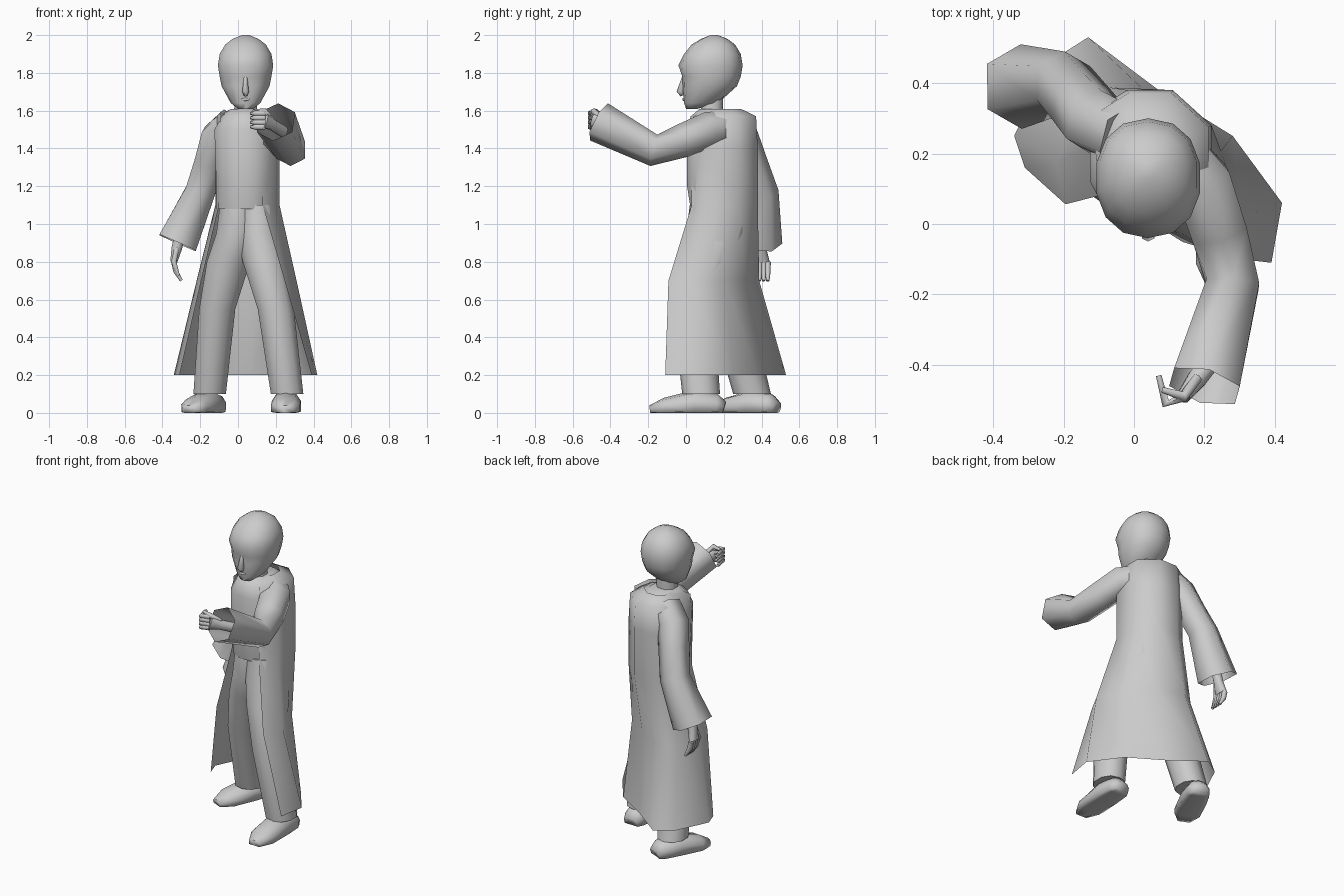
import bpy, bmesh, math
from mathutils import Vector

cube = bpy.data.objects.get("Cube")
if cube:
    bpy.data.objects.remove(cube, do_unlink=True)

grey = bpy.data.materials.new("plain grey")
grey.use_nodes = True
colour = (0.6, 0.6, 0.6, 1)
grey.diffuse_color = colour
grey.node_tree.nodes["Principled BSDF"].inputs["Base Color"].default_value = colour

ACROSS, BACK, UP = Vector((1, 0, 0)), Vector((0, 1, 0)), Vector((0, 0, 1))


def skin(name, rows, closed=True, capped=True):
    """Bridge rows of points into one smooth surface."""
    bm = bmesh.new()
    grid = [[bm.verts.new(point) for point in row] for row in rows]
    count = len(rows[0])
    for upper, lower in zip(grid, grid[1:]):
        for i in range(count if closed else count - 1):
            j = (i + 1) % count
            bm.faces.new((upper[i], lower[i], lower[j], upper[j]))
    if closed:
        bm.faces.new(grid[0])
        if capped:
            bm.faces.new(grid[-1])
        bmesh.ops.recalc_face_normals(bm, faces=bm.faces)
    mesh = bpy.data.meshes.new(name)
    bm.to_mesh(mesh)
    bm.free()
    mesh.materials.append(grey)
    obj = bpy.data.objects.new(name, mesh)
    bpy.context.collection.objects.link(obj)
    bpy.ops.object.select_all(action='DESELECT')
    obj.select_set(True)
    bpy.context.view_layer.objects.active = obj
    bpy.ops.object.shade_smooth_by_angle(angle=math.radians(70))
    return obj


def ellipse(centre, u, v, width, depth, sides):
    """Slightly squared ring of points around a centre."""
    points = []
    for k in range(sides):
        angle = math.tau * (k + 0.5) / sides
        c, s = math.cos(angle), math.sin(angle)
        c = math.copysign(abs(c) ** 0.9, c)
        s = math.copysign(abs(s) ** 0.9, s)
        points.append(centre + u * width * c + v * depth * s)
    return points


def tube(name, rings, ref=UP, sides=8, capped=True):
    """Tube along (x, y, z, width[, depth]) rings that turn with the path."""
    path = [Vector(ring[:3]) for ring in rings]
    rows = []
    for i, ring in enumerate(rings):
        ahead = path[min(i + 1, len(path) - 1)]
        along = (ahead - path[max(i - 1, 0)]).normalized()
        u = ref.cross(along).normalized()
        rows.append(ellipse(path[i], u, along.cross(u), ring[3], ring[-1], sides))
    return skin(name, rows, capped=capped)


def stack(name, rings, x=.04, sides=12):
    """Level rings given as (height, half width, front, back)."""
    return skin(name, [
        ellipse(Vector((x, (front + back) / 2, z)), ACROSS, BACK,
                width, (back - front) / 2, sides)
        for z, width, front, back in rings])


# Head, neck and chest
stack("head", [
    (1.61, .04, 0, .06), (1.64, .08, -.01, .17), (1.73, .13, -.02, .27),
    (1.78, .14, -.02, .29), (1.84, .15, -.04, .3), (1.9, .14, -.01, .29),
    (1.95, .11, .03, .26), (1.98, .07, .08, .22), (2, .02, .13, .17)], sides=14)
stack("neck", [(1.5, .07, .07, .2), (1.7, .06, .08, .2)], sides=8)
stack("chest", [(1.08, .16, .02, .35), (1.2, .16, 0, .35), (1.5, .17, 0, .34),
                (1.57, .13, .02, .32), (1.61, .08, .07, .26)])

# Face
tube("nose", [(.04, -.01, 1.78, .01), (.04, -.03, 1.7, .02),
              (.04, -.02, 1.68, .01)], ref=BACK, sides=6)
tube("lips", [(.01, 0, 1.66, .004), (.04, -.01, 1.66, .01),
              (.07, 0, 1.66, .004)], sides=6)

# Coat, an open sheet listed from left front edge round to right front edge
centre = Vector((.05, .2))
waist = [Vector(p) for p in (
    (.13, .03), (.22, .1), (.22, .28), (.11, .38),
    (-.02, .38), (-.1, .33), (-.12, .22), (-.1, .08))]
hem = [Vector(p) for p in (
    (.39, -.11), (.42, .06), (.28, .25), (.07, .38),
    (-.13, .53), (-.24, .46), (-.34, .25), (-.31, .16))]
thigh = [a.lerp(b, .45) - Vector((0, .06)) for a, b in zip(waist, hem)]


def scaled(ring, factor):
    return [centre.lerp(point, factor) for point in ring]


levels = [(scaled(waist, .5), 1.61), (scaled(waist, .95), 1.57),
          (waist, 1.4), (waist, 1.1), (thigh, .7), (hem, .2)]
skin("coat", [[point.to_3d() + UP * z for point in ring] for ring, z in levels],
     closed=False)

# Sleeves, open at the cuffs
tube("left_sleeve", [
    (.12, .2, 1.51, .09), (.19, .12, 1.5, .095), (.24, -.02, 1.44, .09),
    (.28, -.17, 1.39, .085), (.2, -.46, 1.54, .11)], sides=6, capped=False)
tube("right_sleeve", [
    (-.03, .25, 1.54, .09), (-.11, .29, 1.46, .095), (-.15, .34, 1.33, .09),
    (-.2, .4, 1.17, .09), (-.32, .39, .9, .12)], ref=BACK, sides=6, capped=False)


# Trousers
def trouser_leg(name, centres):
    heights = (1.1, .95, .8, .55, .1)
    widths = (.1, .12, .12, .1, .09)
    depths = (.16, .16, .14, .11, .1)
    skin(name, [ellipse(Vector((x, y, z)), ACROSS, BACK, width, depth, 10)
                for (x, y), z, width, depth
                in zip(centres, heights, widths, depths)])


trouser_leg("left_trouser_leg",
            [(.1, .18), (.11, .16), (.14, .11), (.2, .04), (.26, .08)])
trouser_leg("right_trouser_leg",
            [(0, .19), (0, .18), (-.05, .2), (-.11, .23), (-.15, .35)])


# Shoes with flat soles
def shoe(name, heel, toe):
    rings = []
    for along, width, top in ((0, .05, .06), (.1, .07, .1), (.4, .08, .12),
                              (.8, .08, .08), (1, .04, .04)):
        spot = Vector(heel).lerp(Vector(toe), along)
        rings.append((spot.x, spot.y, top * .3, width, top * .7))
    obj = tube(name, rings, sides=10)
    for vertex in obj.data.vertices:
        vertex.co.z = max(vertex.co.z, 0)


shoe("left_shoe", (.26, .2, 0), (.25, -.19, 0))
shoe("right_shoe", (-.11, .48, 0), (-.26, .15, 0))


# Hands: a palm, four fingers side by side and a thumb
def hand(name, wrist, knuckle, bend, tip, spread, ref):
    wrist, knuckle, bend, tip = map(Vector, (wrist, knuckle, bend, tip))
    heel = wrist.lerp(knuckle, .6)
    tube(name + "_palm", [(*wrist, .03), (*heel, .03), (*knuckle, .02, .045)], ref)
    for k in range(4):
        shift = spread * (k - 1.5)
        tube(name + "_finger_" + str(k + 1),
             [(*(knuckle + shift), .016), (*(bend + shift), .015),
              (*(tip + shift), .009)], ref, sides=6)
    shift = spread * 2
    tube(name + "_thumb", [(*(heel + shift / 2), .016), (*(knuckle + shift), .016),
                           (*(bend.lerp(tip, .5) + shift), .009)], ref, sides=6)


hand("left", (.24, -.36, 1.49), (.14, -.49, 1.55), (.09, -.51, 1.55),
     (.07, -.43, 1.55), UP * .024, UP)
hand("right", (-.3, .39, .98), (-.34, .4, .8), (-.33, .4, .75),
     (-.3, .4, .7), BACK * -.022, BACK)
